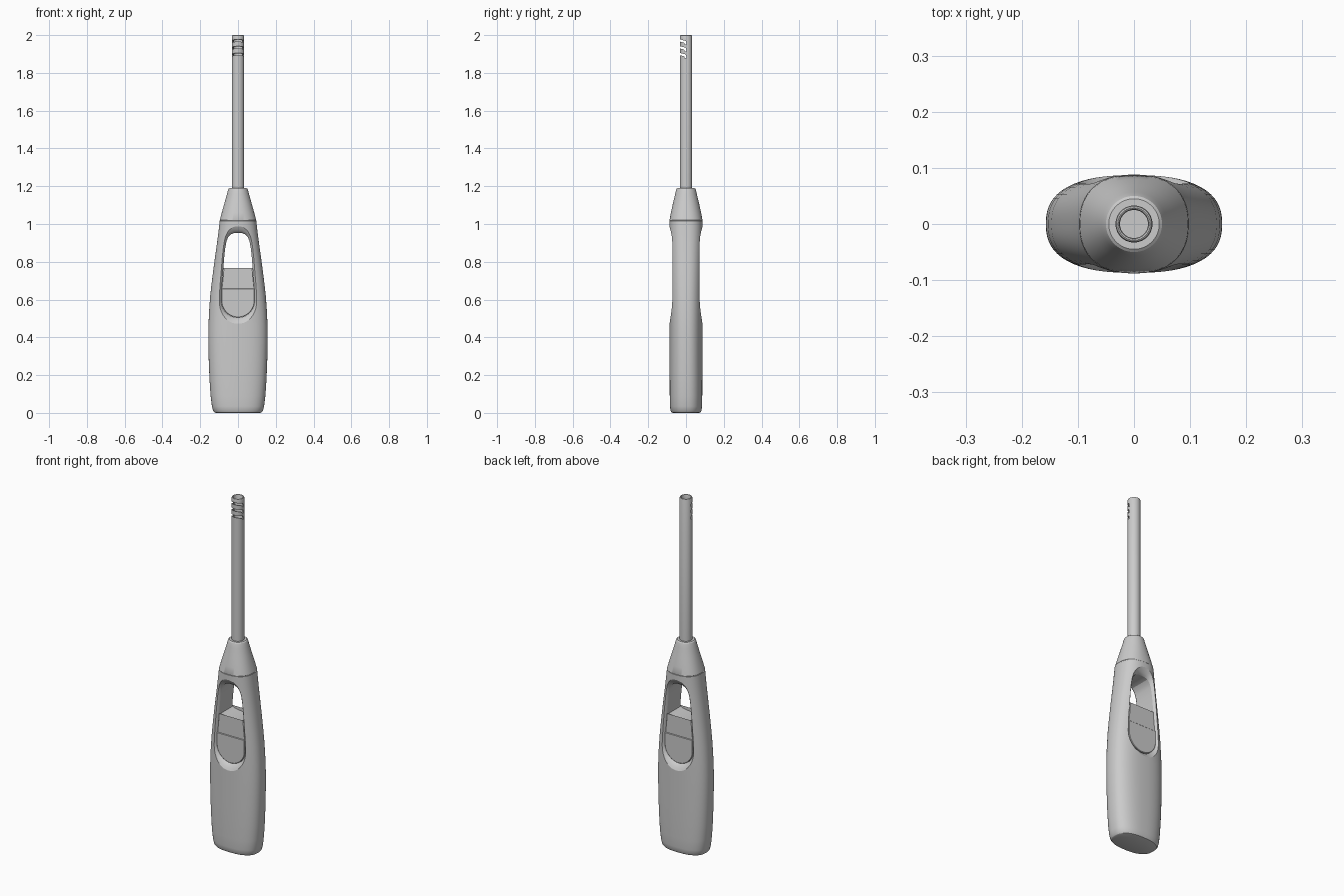
import bpy, bmesh
from math import sin, cos, pi, radians
from mathutils import Vector, Matrix

if "Cube" in bpy.data.objects:
    bpy.data.objects.remove(bpy.data.objects["Cube"])


def loft(name, rings, closed=False):
    """Skin a list of equal-length point rings; cap the ends or close into a loop."""
    bm = bmesh.new()
    vr = [[bm.verts.new(p) for p in r] for r in rings]
    n = len(rings[0])
    pairs = list(zip(vr, vr[1:])) + ([(vr[-1], vr[0])] if closed else [])
    for a, b in pairs:
        for i in range(n):
            j = (i + 1) % n
            bm.faces.new((a[i], a[j], b[j], b[i]))
    if not closed:
        bm.faces.new(vr[0])
        bm.faces.new(vr[-1])
    bmesh.ops.recalc_face_normals(bm, faces=bm.faces)
    me = bpy.data.meshes.new(name)
    bm.to_mesh(me)
    bm.free()
    ob = bpy.data.objects.new(name, me)
    bpy.context.collection.objects.link(ob)
    return ob


def oval(z, a, b, p=2.5, n=72):
    """Superellipse ring with half-width a and half-depth b."""
    pts = []
    for i in range(n):
        t = 2 * pi * i / n
        c, s = cos(t), sin(t)
        r = (abs(c) ** p + abs(s) ** p) ** (-1 / p)
        pts.append((a * r * c, b * r * s, z))
    return pts


def activate(ob):
    bpy.ops.object.select_all(action='DESELECT')
    ob.select_set(True)
    bpy.context.view_layer.objects.active = ob


def cut(ob, cutter):
    cutter.hide_render = True
    activate(ob)
    m = ob.modifiers.new("cut", 'BOOLEAN')
    m.operation, m.solver, m.object = 'DIFFERENCE', 'EXACT', cutter
    bpy.ops.object.modifier_apply(modifier=m.name)
    bpy.data.objects.remove(cutter)


def smooth(ob, angle=30):
    activate(ob)
    bpy.ops.object.shade_smooth_by_angle(angle=radians(angle))


# Outline of the finger opening (x, z): round bottom, tapering arched top
ARC_Z, ARC_R = 0.593, 0.088
arc = [(ARC_R * sin(t * pi / 24), ARC_Z - ARC_R * cos(t * pi / 24)) for t in range(13)]
side = [(0.0865, 0.65), (0.082, 0.71), (0.078, 0.76)]
arch = [(0.0735, 0.82), (0.068, 0.87), (0.061, 0.908), (0.052, 0.931),
        (0.039, 0.945), (0.02, 0.952)]
half = arc + side + arch
opening = half + [(0, 0.953)] + [(-x, z) for x, z in reversed(half[1:])]


def offset(pts, d):
    out = []
    for i, p in enumerate(pts):
        a, b = pts[i - 1], pts[(i + 1) % len(pts)]
        t = Vector((b[0] - a[0], b[1] - a[1])).normalized()
        out.append((p[0] + t.y * d, p[1] - t.x * d))
    return out


def slab(name, pts, levels):
    """Extrude an (x, z) outline along y; levels are (y, outward offset)."""
    return loft(name, [[(x, y, z) for x, z in offset(pts, d)] for y, d in levels])


# Handle
handle = loft("handle", [oval(*s) for s in [
    (0, 0.118, 0.070), (0.003, 0.125, 0.077), (0.012, 0.132, 0.082),
    (0.035, 0.138, 0.085), (0.09, 0.145, 0.086), (0.18, 0.151, 0.087),
    (0.28, 0.155, 0.087), (0.38, 0.157, 0.087), (0.46, 0.1565, 0.087),
    (0.54, 0.153, 0.087), (0.62, 0.147, 0.087), (0.70, 0.138, 0.087),
    (0.80, 0.125, 0.087), (0.90, 0.111, 0.0875, 2.45), (0.97, 0.102, 0.088, 2.4),
    (1.017, 0.097, 0.088, 2.35), (1.019, 0.095, 0.086, 2.35)]])
flare = [(0.058, 0), (0.064, 0.003), (0.07, 0.008), (0.076, 0.015),
         (0.082, 0.024), (0.087, 0.033), (0.092, 0.043)]
levels = [(-y, d) for y, d in reversed(flare)] + flare
cut(handle, slab("opening_cutter", opening, levels))
smooth(handle, 25)

# Trigger: lower pad and slightly thinner upper pad with a concave top
STEP = 0.66
low = arc + [(0.0862, STEP)]
low = low + [(-x, z) for x, z in reversed(low[1:])]
pad = slab("trigger_lower", low, [(-0.066, -0.003), (-0.064, -0.0005),
                                  (0.064, -0.0005), (0.066, -0.003)])
smooth(pad)
top = [(0.077 * cos(k * pi / 12), 0.768 - 0.018 * sin(k * pi / 12)) for k in range(13)]
up = [(-0.0862, STEP - 0.01), (0.0862, STEP - 0.01), (0.082, 0.71)] + top + [(-0.082, 0.71)]
pad = slab("trigger_upper", up, [(-0.062, -0.003), (-0.059, -0.0005),
                                 (0.059, -0.0005), (0.062, -0.003)])
smooth(pad)

# Collar tapering to the barrel
collar = loft("collar", [oval(*s) for s in [
    (1.018, 0.095, 0.086, 2.35), (1.021, 0.0965, 0.087, 2.35), (1.06, 0.086, 0.080, 2.25),
    (1.11, 0.072, 0.069, 2.1), (1.16, 0.058, 0.057, 2), (1.178, 0.053, 0.053, 2),
    (1.186, 0.050, 0.050, 2), (1.19, 0.045, 0.045, 2)]])
smooth(collar)

# Hollow barrel with three slanted flame vents on the front
R, r = 0.033, 0.025
barrel = loft("barrel", [oval(z, q, q, 2, 48) for z, q in [
    (1.17, r), (1.17, R), (1.994, R), (1.9985, 0.0315), (2.0, 0.029),
    (1.9985, 0.0265), (1.994, r)]], closed=True)
for k in range(3):
    z = 1.963 - 0.036 * k
    vent = [(-0.05, 0.019), (-0.05, 0.007), (-0.01, -0.003), (-0.006, -0.013),
            (0.002, -0.013), (0.001, 0.003), (-0.004, 0.007)]
    cut(barrel, loft("vent_cutter", [[(x, y, z + h) for y, h in vent] for x in (-0.06, 0.06)]))
smooth(barrel)
